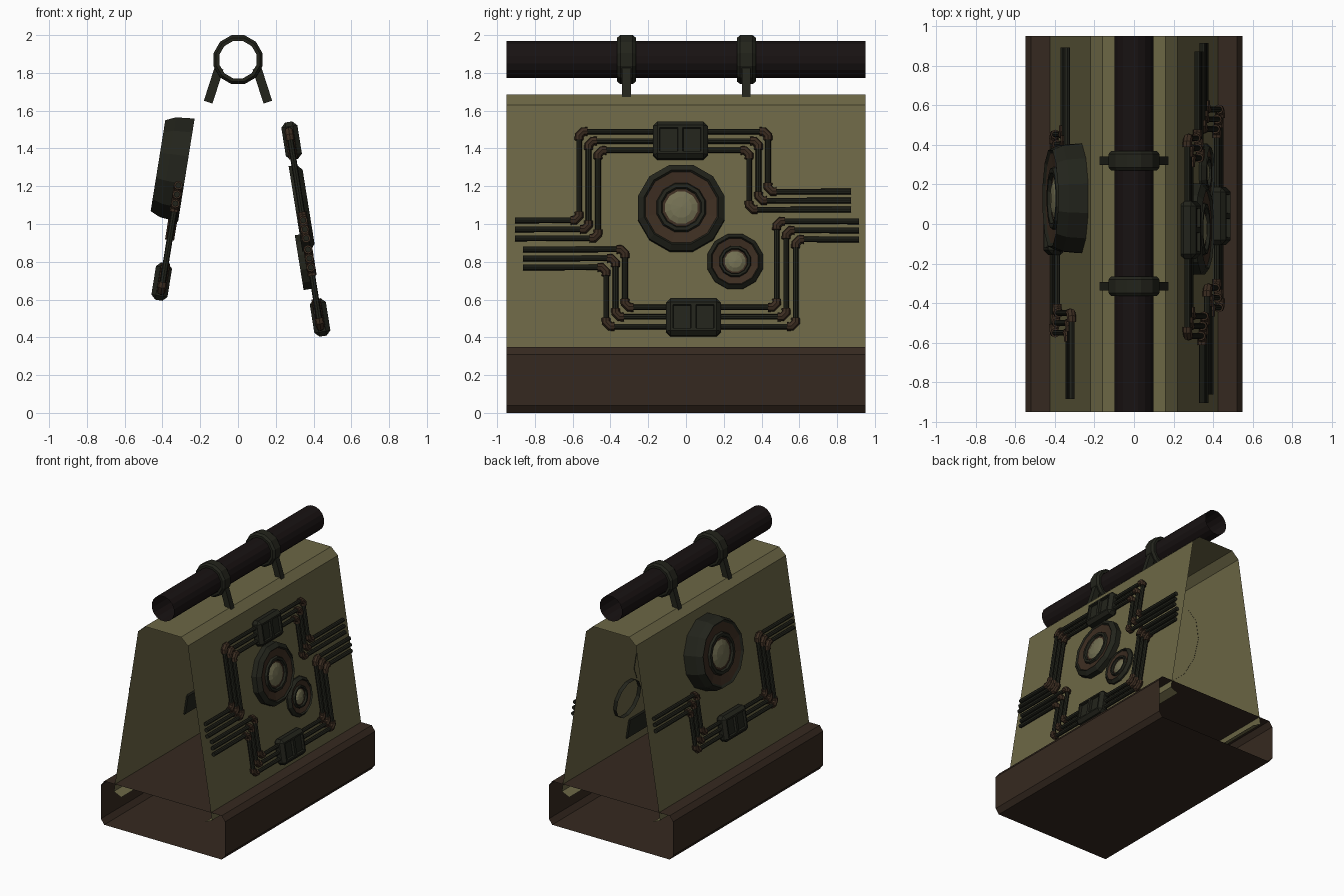
import bpy, bmesh
from math import pi, sin, cos, atan
from mathutils import Matrix, Vector

if "Cube" in bpy.data.objects:
    bpy.data.objects.remove(bpy.data.objects["Cube"])


def material(name, rgb):
    m = bpy.data.materials.new(name)
    m.diffuse_color = (*rgb, 1)
    m.use_nodes = True
    m.node_tree.nodes["Principled BSDF"].inputs["Base Color"].default_value = m.diffuse_color
    return m


OLIVE = material("olive_panel", (0.15, 0.135, 0.06))
BROWN = material("brown_base", (0.036, 0.022, 0.014))
RUST = material("rust_fitting", (0.045, 0.026, 0.015))
DARK = material("dark_metal", (0.016, 0.017, 0.011))
BLACK = material("black_rail", (0.009, 0.006, 0.006))
GLASS = material("pale_lens", (0.17, 0.16, 0.085))


def finish(name, bm, mats, matrix=Matrix(), fix=True):
    if fix:
        bmesh.ops.recalc_face_normals(bm, faces=bm.faces)
    me = bpy.data.meshes.new(name)
    bm.to_mesh(me)
    bm.free()
    for m in mats:
        me.materials.append(m)
    ob = bpy.data.objects.new(name, me)
    ob.matrix_world = matrix
    bpy.context.collection.objects.link(ob)
    return ob


def sheet(name, profile, mat, closed):
    """Open-ended sheet: an x/z profile swept along y."""
    bm = bmesh.new()
    a, b = [[bm.verts.new((x, y, z)) for x, z in profile] for y in (-0.95, 0.95)]
    n = len(profile)
    for i in range(n if closed else n - 1):
        j = (i + 1) % n
        bm.faces.new((a[i], a[j], b[j], b[i]))
    return finish(name, bm, [mat])


def lathe(name, profile, mats, ids, matrix, sides=12, closed=False):
    """Turn an (r, height) profile about local z, one material per band."""
    bm = bmesh.new()
    rings = []
    for r, h in profile:
        if r == 0:
            rings.append([bm.verts.new((0, 0, h))] * sides)
        else:
            rings.append([bm.verts.new((r * cos(t), r * sin(t), h)) for t in
                          [2 * pi * (k + 0.5) / sides for k in range(sides)]])
    n = len(rings)
    for i in range(n if closed else n - 1):
        a, b = rings[i], rings[(i + 1) % n]
        for k in range(sides):
            q = (k + 1) % sides
            f = bm.faces.new(list(dict.fromkeys((a[k], a[q], b[q], b[k]))))
            f.material_index = ids[i % len(ids)]
    return finish(name, bm, mats, matrix, closed)


def mirrored(pts):
    return pts + [(-x, z) for x, z in reversed(pts)]


# Base tray and sloping body, both open at the ends
sheet("base", mirrored([(0.52, 0), (0.55, 0.04), (0.55, 0.31), (0.52, 0.35)]), BROWN, True)
sheet("body", mirrored([(0.37, 0.26), (0.435, 0.29), (0.22, 1.63), (0.16, 1.685)]), OLIVE, False)

# Top rail with two clamps
sheet("rail", [(0.1 * cos(2 * pi * (k + 0.5) / 16), 1.87 + 0.1 * sin(2 * pi * (k + 0.5) / 16))
               for k in range(16)], BLACK, True)
for y in (-0.315, 0.32):
    ring = [(0.102, -0.05), (0.12, -0.05), (0.134, -0.033), (0.134, 0.033), (0.12, 0.05), (0.102, 0.05)]
    lathe("clamp_ring", ring, [DARK], [0],
          Matrix.Translation((0, y, 1.87)) @ Matrix.Rotation(pi / 2, 4, 'X'), 12, True)
    for s in (1, -1):
        top, foot = Vector((s * 0.1, y, 1.825)), Vector((s * 0.158, y, 1.645))
        bm = bmesh.new()
        bmesh.ops.create_cube(bm, size=1, matrix=Matrix.Diagonal((0.048, 0.045, (top - foot).length, 1)))
        rot = (top - foot).to_track_quat('Z', 'Y').to_matrix().to_4x4()
        if abs((rot @ Vector((1, 0, 0))).y) > 0.5:
            rot = rot @ Matrix.Rotation(pi / 2, 4, 'Z')
        finish("clamp_leg", bm, [DARK], Matrix.Translation((top + foot) / 2) @ rot)

# Local frames on the sloping sides: u along the side, v up, n outward
SLOPE = 0.161
TILT = atan(SLOPE)
RIGHT = Matrix(((0, -sin(TILT), cos(TILT), 0.22 + SLOPE * 1.63), (1, 0, 0, 0),
                (0, cos(TILT), sin(TILT), 0), (0, 0, 0, 1)))
LEFT = Matrix.Rotation(pi, 4, 'Z') @ RIGHT


def at(side, u, z, d=0.0):
    return side @ Matrix.Translation((u, z / cos(TILT), d))


def tubes(name, paths, radius, mat, side):
    cu = bpy.data.curves.new(name, 'CURVE')
    cu.dimensions = '3D'
    cu.bevel_depth, cu.bevel_resolution, cu.use_fill_caps = radius, 2, True
    for path in paths:
        sp = cu.splines.new('POLY')
        sp.points.add(len(path) - 1)
        sp.use_smooth = False
        for p, (u, z) in zip(sp.points, path):
            p.co = (u, z / cos(TILT), 0.027, 1)
    cu.materials.append(mat)
    ob = bpy.data.objects.new(name, cu)
    ob.matrix_world = side
    bpy.context.collection.objects.link(ob)


def junction_box(side, u, z):
    bm = bmesh.new()
    bmesh.ops.create_cube(bm, size=1, matrix=Matrix.Diagonal((0.292, 0.2, 0.086, 1)))
    bmesh.ops.bevel(bm, geom=bm.edges[:], offset=0.024, segments=1, affect='EDGES')
    bmesh.ops.bisect_plane(bm, geom=bm.verts[:] + bm.edges[:] + bm.faces[:],
                           plane_co=(0, 0, 0), plane_no=(1, 0, 0))
    bmesh.ops.recalc_face_normals(bm, faces=bm.faces)
    tops = [f for f in bm.faces if f.normal.z > 0.99]
    bmesh.ops.inset_individual(bm, faces=tops, thickness=0.018)
    bmesh.ops.inset_individual(bm, faces=tops, thickness=0.004, depth=-0.018)
    finish("junction_box", bm, [DARK], at(side, u, z, 0.033))


def pipe_run(side, first, last, box, du=0.0, dz=0.0):
    """Three parallel pipes interpolated between two routes, with elbows and a box."""
    pipes, elbows = [], []
    for t in (0, 0.5, 1):
        u0, z0, u1, z1, u2, z2, u3 = [a + (b - a) * t for a, b in zip(first, last)]
        route = [Vector((u + du, z + dz)) for u, z in
                 ((u0, z0), (u1, z0), (u1, z1), (u2, z1), (u2, z2), (u3, z2))]
        path = [route[0]]
        for i in range(1, 5):
            c = route[i]
            a, b = (route[i - 1] - c).normalized(), (route[i + 1] - c).normalized()
            bend = [c + a * 0.022, c + b * 0.022]
            path += bend
            elbows.append([c + a * 0.045] + bend + [c + b * 0.045])
        pipes.append(path + [route[5]])
    tubes("pipes", pipes, 0.016, DARK, side)
    tubes("pipe_elbows", elbows, 0.024, RUST, side)
    junction_box(side, box[0] + du, box[1] + dz)


upper = ((-0.905, 1.015, -0.566, 1.485, 0.434, 1.167, 0.873),
         (-0.905, 0.92, -0.466, 1.385, 0.334, 1.072, 0.873), (-0.03, 1.436))
lower = ((-0.862, 0.861, -0.323, 0.554, 0.48, 1.01, 0.915),
         (-0.862, 0.766, -0.423, 0.453, 0.58, 0.914, 0.915), (0.04, 0.5))
pipe_run(RIGHT, *upper)
pipe_run(RIGHT, *lower)
pipe_run(LEFT, *lower, du=-0.03, dz=0.19)


# Round gauges: dark rim, rust ring, dark collar, domed lens
def gauge(name, side, u, z, r, low, high, rim=0.86, shoulder=1.0):
    h = high
    prof = [(r, low), (r * shoulder, low + (h - low) * 0.65), (r * rim, h), (r * 0.82, h - 0.012),
            (r * 0.57, h - 0.022), (r * 0.54, h - 0.006), (r * 0.46, h - 0.006), (r * 0.43, h - 0.022),
            (r * 0.37, h - 0.022), (r * 0.24, h - 0.010), (0, h - 0.004)]
    lathe(name, prof, [DARK, RUST, GLASS], [0, 0, 0, 1, 0, 0, 0, 1, 2, 2], at(side, u, z, 0) , 12)


gauge("large_gauge", RIGHT, -0.025, 1.08, 0.238, -0.004, 0.066)
gauge("small_gauge", RIGHT, 0.26, 0.8, 0.152, -0.03, 0.034)
gauge("side_gauge", LEFT, -0.13, 1.285, 0.287, -0.002, 0.15, 0.88, 0.965)
